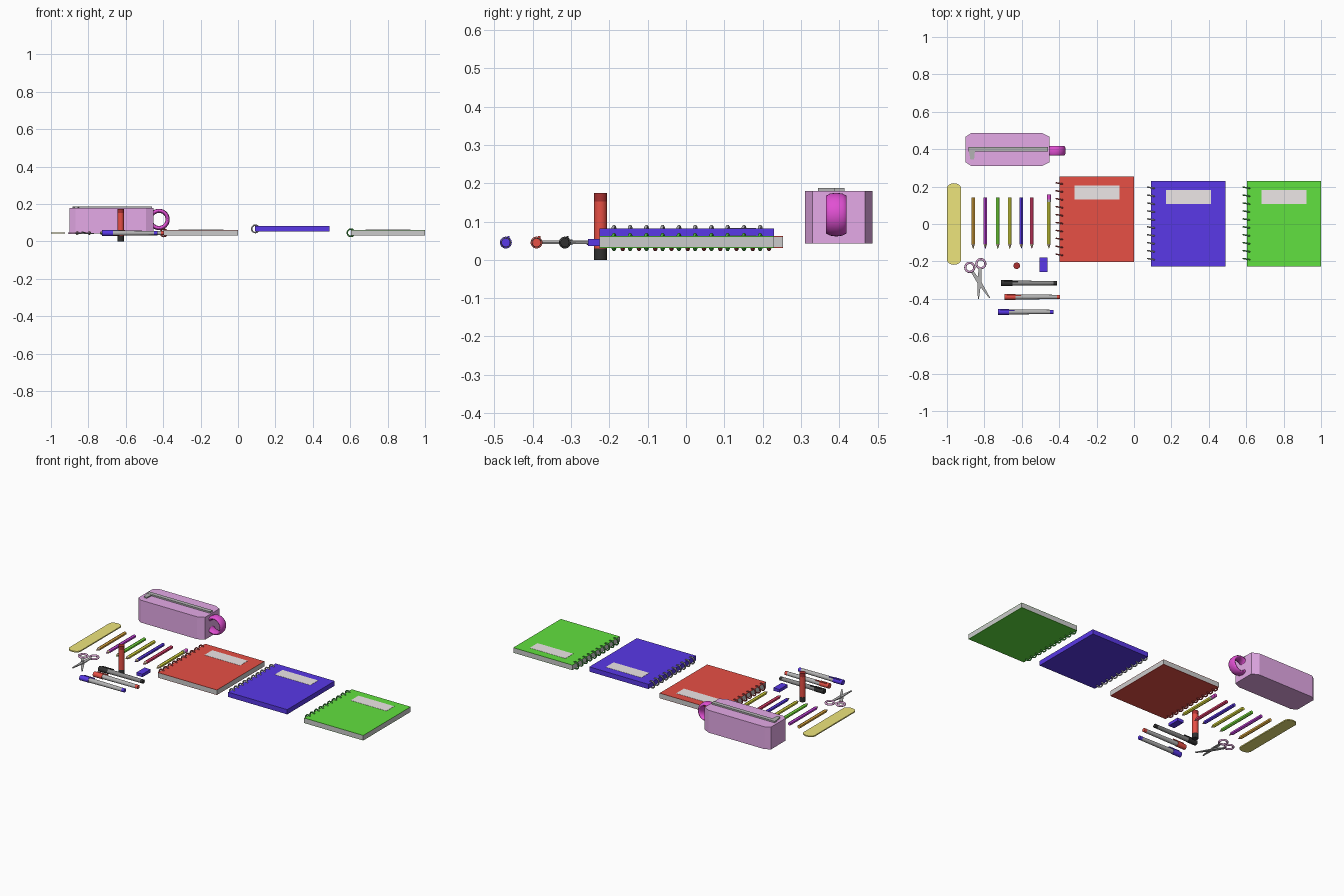
import bpy, math
from mathutils import Vector

if "Cube" in bpy.data.objects:
    bpy.data.objects.remove(bpy.data.objects["Cube"])

mats = {}


def paint(ob, name, col):
    if col is None:
        return ob
    if col not in mats:
        mats[col] = bpy.data.materials.new("colour_%d" % len(mats))
        mats[col].diffuse_color = (*col, 1)
    ob.data.materials.append(mats[col])
    return ob


def box(name, x0, x1, y0, y1, z0, z1, col=None):
    bpy.ops.mesh.primitive_cube_add(size=1, location=((x0 + x1) / 2, (y0 + y1) / 2, (z0 + z1) / 2))
    ob = bpy.context.object
    ob.name = name
    ob.scale = (x1 - x0, y1 - y0, z1 - z0)
    return paint(ob, name, col)


def rod(name, a, b, r1, r2, col=None, n=24):
    a, b = Vector(a), Vector(b)
    bpy.ops.mesh.primitive_cone_add(vertices=n, radius1=r1, radius2=r2, depth=(b - a).length, location=(a + b) / 2)
    ob = bpy.context.object
    ob.name = name
    ob.rotation_euler = (b - a).to_track_quat('Z', 'Y').to_euler()
    if n > 8:
        bpy.ops.object.shade_smooth_by_angle(angle=math.radians(35))
    return paint(ob, name, col)


def ring(name, loc, R, r, rot, col, scale=(1, 1, 1), n=24):
    bpy.ops.mesh.primitive_torus_add(major_radius=R, minor_radius=r, major_segments=n, minor_segments=10,
                                     location=loc, rotation=rot)
    ob = bpy.context.object
    ob.name = name
    ob.scale = scale
    bpy.ops.object.shade_smooth_by_angle(angle=math.radians(60))
    return paint(ob, name, col)


def prism(name, pts, z0, z1, col=None):
    n = len(pts)
    verts = [(x, y, z) for z in (z0, z1) for x, y in pts]
    faces = [tuple(reversed(range(n))), tuple(range(n, 2 * n))]
    faces += [(i, (i + 1) % n, n + (i + 1) % n, n + i) for i in range(n)]
    me = bpy.data.meshes.new(name)
    me.from_pydata(verts, [], faces)
    ob = bpy.data.objects.new(name, me)
    bpy.context.collection.objects.link(ob)
    return paint(ob, name, col)


RED, BLUE, GREEN = (0.8, 0.08, 0.06), (0.1, 0.04, 0.8), (0.12, 0.75, 0.05)
BLACK, GREY, DARK = (0.03, 0.03, 0.03), (0.45, 0.45, 0.45), (0.25, 0.25, 0.25)
PAGE, LABEL, WOOD = (0.7, 0.7, 0.7), (0.85, 0.8, 0.8), (0.8, 0.6, 0.4)
PURPLE, MAGENTA, PINK = (0.78, 0.4, 0.8), (0.75, 0.08, 0.65), (0.75, 0.4, 0.7)


# Spiral notebooks: page block, two covers, label, binding rings
def notebook(name, x, y, z0, z1, cover, pages, wire):
    x1, y1, t = x + 0.397, y + 0.456, 0.002
    box(name + "_pages", x, x1, y, y1, z0 + t, z1 - t, pages)
    box(name + "_back_cover", x, x1, y, y1, z0, z0 + t, cover)
    box(name + "_front_cover", x, x1, y, y1, z1 - t, z1, cover)
    box(name + "_label", x + 0.08, x + 0.32, y + 0.333, y + 0.408, z1, z1 + 0.001, LABEL)
    for i in range(10):
        ring(name + "_binding_ring", (x + 0.001, y + 0.038 + 0.0424 * i, (z0 + z1) / 2), 0.02, 0.004,
             (math.pi / 2, 0, math.radians(-10)), wire, n=20)


notebook("red_notebook", -0.397, -0.203, 0.031, 0.062, RED, PAGE, (0.45, 0.06, 0.06))
notebook("blue_notebook", 0.092, -0.226, 0.053, 0.082, BLUE, BLUE, GREY)
notebook("green_notebook", 0.603, -0.226, 0.031, 0.062, GREEN, PAGE, (0.08, 0.45, 0.08))

# Pencil case with zip and carry loop
a, b, c, d, e = -0.9, -0.452, 0.31, 0.487, 0.02
prism("pencil_case", [(a, c + e), (a + 0.03, c), (b - 0.04, c), (b, c + e),
                      (b, d - e), (b - 0.04, d), (a + 0.03, d), (a, d - e)], 0.043, 0.179, PURPLE)
box("zip_strip", -0.885, -0.46, 0.388, 0.413, 0.178, 0.188, GREY)
prism("zip_pull", [(-0.875, 0.345), (-0.855, 0.345), (-0.85, 0.395), (-0.884, 0.395)], 0.18, 0.187, GREY)
ring("carry_loop", (-0.422, 0.392, 0.118), 0.046, 0.011, (math.pi / 2, 0, 0), MAGENTA, (1, 1, 2.5), 32)

# Ruler with rounded ends
pts = []
for cy, s in ((0.19, 0), (-0.19, math.pi)):
    for i in range(13):
        t = s + math.pi * i / 12
        pts.append((-0.9625 + 0.0375 * math.cos(t), cy + 0.028 * math.sin(t)))
prism("ruler", pts, 0.042, 0.049, (0.85, 0.78, 0.2))

# Colouring pencils
Z = 0.045
OLIVE = (0.7, 0.7, 0.05)
for x, col in ((-0.86, (0.75, 0.4, 0.05)), (-0.795, (0.55, 0.05, 0.7)), (-0.728, (0.2, 0.8, 0.05)),
               (-0.664, OLIVE), (-0.602, BLUE), (-0.546, (0.75, 0.05, 0.15)), (-0.455, OLIVE)):
    top = 0.143 if x < -0.5 else 0.118
    rod("pencil_body", (x, top, Z), (x, -0.108, Z), 0.0105, 0.0105, col, 6)
    rod("pencil_wood", (x, -0.108, Z), (x, -0.124, Z), 0.0105, 0.004, WOOD, 6)
    rod("pencil_lead", (x, -0.124, Z), (x, -0.133, Z), 0.004, 0.0005, col, 6)
# Ferrule and rubber on the last pencil
rod("ferrule", (-0.455, 0.118, Z), (-0.455, 0.132, Z), 0.011, 0.011, GREY)
rod("pencil_rubber", (-0.455, 0.132, Z), (-0.455, 0.157, Z), 0.0105, 0.0105, MAGENTA)


# Scissors: two tapered blades, finger rings, pivot
def blade(name, start, end, z):
    s, f = Vector(start), Vector(end)
    u = (f - s).normalized()
    n = Vector((-u.y, u.x))
    mid = s.lerp(f, 0.4)
    prism(name, [tuple(p) for p in (s - n * 0.007, mid - n * 0.011, f - n * 0.003,
                                    f + n * 0.003, mid + n * 0.011, s + n * 0.007)], z, z + 0.005, GREY)


blade("scissor_blade_left", (-0.866, -0.253), (-0.772, -0.395), 0.041)
blade("scissor_blade_right", (-0.823, -0.235), (-0.832, -0.4), 0.046)
ring("finger_ring_left", (-0.878, -0.232, Z), 0.024, 0.006, (0, 0, 0), PINK)
ring("finger_ring_right", (-0.819, -0.212, Z), 0.024, 0.006, (0, 0, 0), PINK)
rod("scissor_pivot", (-0.832, -0.302, 0.039), (-0.832, -0.302, 0.053), 0.006, 0.006, GREY)

# Standing glue stick
gx, gy = -0.627, -0.223
rod("glue_base", (gx, gy, 0), (gx, gy, 0.03), 0.0175, 0.0175, BLACK)
rod("glue_tube", (gx, gy, 0.03), (gx, gy, 0.152), 0.017, 0.017, RED)
rod("glue_cap", (gx, gy, 0.152), (gx, gy, 0.174), 0.0175, 0.0175, (0.4, 0.03, 0.03))

# Block eraser
box("eraser", -0.504, -0.463, -0.256, -0.178, 0.036, 0.054, BLUE)

# Marker pens lying along x
for x, y, col, body in ((-0.71, -0.316, BLACK, DARK), (-0.693, -0.39, RED, GREY), (-0.728, -0.47, BLUE, GREY)):
    rod("pen_cap", (x, y, Z), (x + 0.06, y, Z), 0.0155, 0.0155, col)
    rod("pen_barrel", (x + 0.06, y, Z), (x + 0.28, y, Z), 0.0135, 0.0115, body)
    rod("pen_end", (x + 0.28, y, Z), (x + 0.297, y, Z), 0.0115, 0.0115, col)
    box("pen_clip", x + 0.015, x + 0.09, y + 0.004, y + 0.01, Z + 0.012, Z + 0.017, col)

for m in bpy.data.materials:
    if m.users and not m.is_grease_pencil:
        m.use_nodes = True
        m.node_tree.nodes["Principled BSDF"].inputs["Base Color"].default_value = m.diffuse_color
